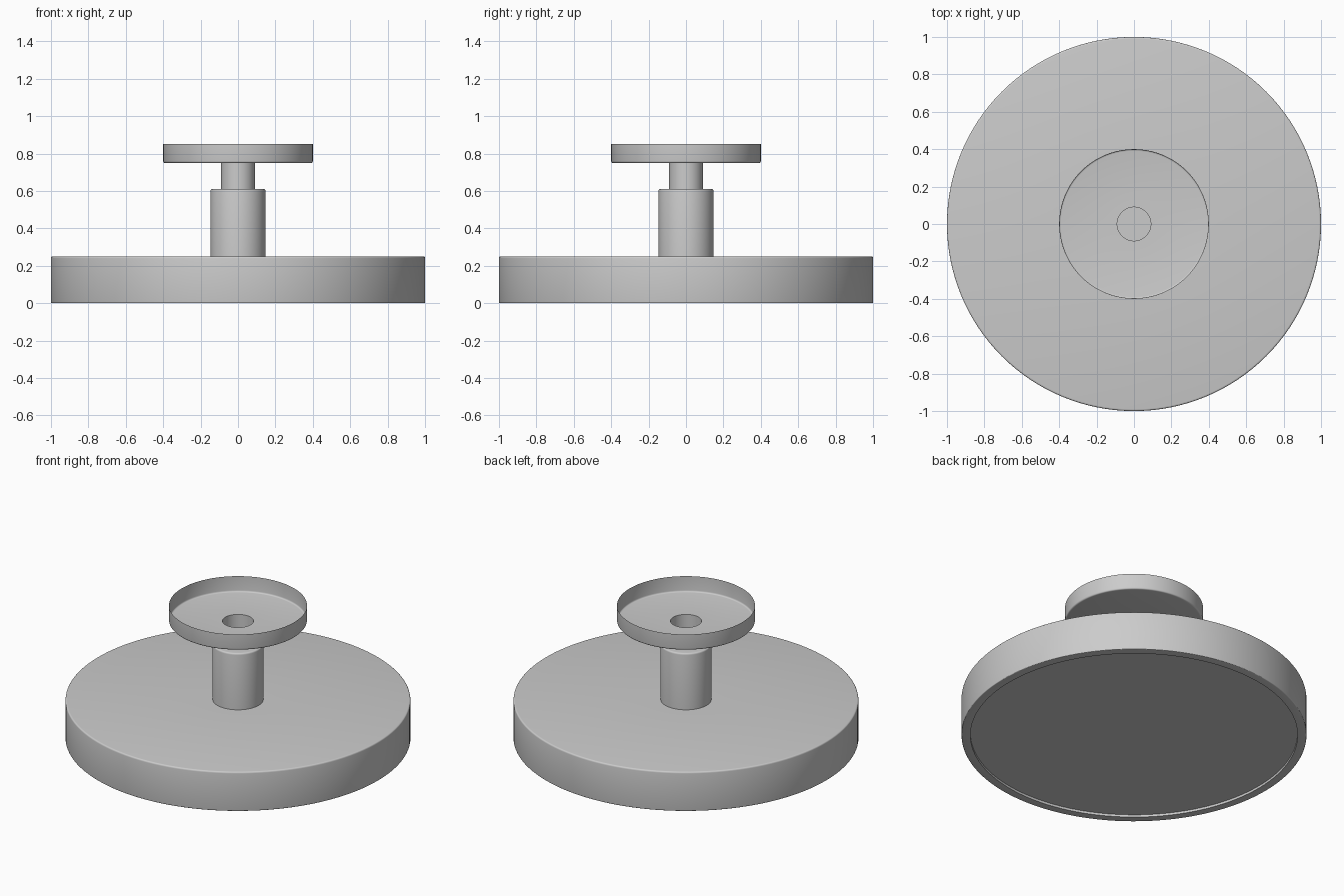
import bpy, bmesh
from math import cos, sin, pi, radians

if "Cube" in bpy.data.objects:
    bpy.data.objects.remove(bpy.data.objects["Cube"])

SEGMENTS = 128


def rounded(points, bevels, steps=3):
    """Round chosen profile corners; bevels maps corner index to size."""
    out = []
    for i, p in enumerate(points):
        b = bevels.get(i, 0)
        if not b:
            out.append(p)
            continue
        ends = []
        for q in (points[i - 1], points[i + 1]):
            d = ((q[0] - p[0]) ** 2 + (q[1] - p[1]) ** 2) ** 0.5
            ends.append([p[k] + (q[k] - p[k]) * b / d for k in (0, 1)])
        for s in range(steps + 1):
            t = s / steps
            out.append(tuple((1 - t) ** 2 * ends[0][k] + 2 * t * (1 - t) * p[k]
                             + t * t * ends[1][k] for k in (0, 1)))
    return out


def lathe(name, profile):
    """Spin an (r, z) profile around the z axis into a thin shell."""
    bm = bmesh.new()
    rings = [[bm.verts.new((r * cos(2 * pi * i / SEGMENTS),
                            r * sin(2 * pi * i / SEGMENTS), z))
              for i in range(SEGMENTS)] for r, z in profile]
    for lower, upper in zip(rings, rings[1:]):
        for i in range(SEGMENTS):
            k = (i + 1) % SEGMENTS
            bm.faces.new((lower[i], lower[k], upper[k], upper[i]))
    bmesh.ops.remove_doubles(bm, verts=bm.verts, dist=1e-5)
    mesh = bpy.data.meshes.new(name)
    bm.to_mesh(mesh)
    bm.free()
    obj = bpy.data.objects.new(name, mesh)
    bpy.context.collection.objects.link(obj)
    bpy.ops.object.select_all(action='DESELECT')
    obj.select_set(True)
    bpy.context.view_layer.objects.active = obj
    bpy.ops.object.shade_smooth_by_angle(angle=radians(40))
    return obj


# Wide base with a shallow recess underneath
lathe("base", rounded([(0, 0.015), (0.948, 0.015), (0.948, 0), (1, 0),
                       (1, 0.25), (0.147, 0.25)], {3: 0.005, 4: 0.01}))

# Thick stem with a shoulder at the top
lathe("stem", rounded([(0.147, 0.25), (0.147, 0.61), (0.09, 0.61)], {1: 0.01}))

# Narrow open neck
lathe("neck", [(0.09, 0.61), (0.09, 0.75)])

# Thin-walled dish with a hole into the neck
lathe("dish", rounded([(0.09, 0.75), (0.4, 0.75), (0.4, 0.85)], {1: 0.01}))
